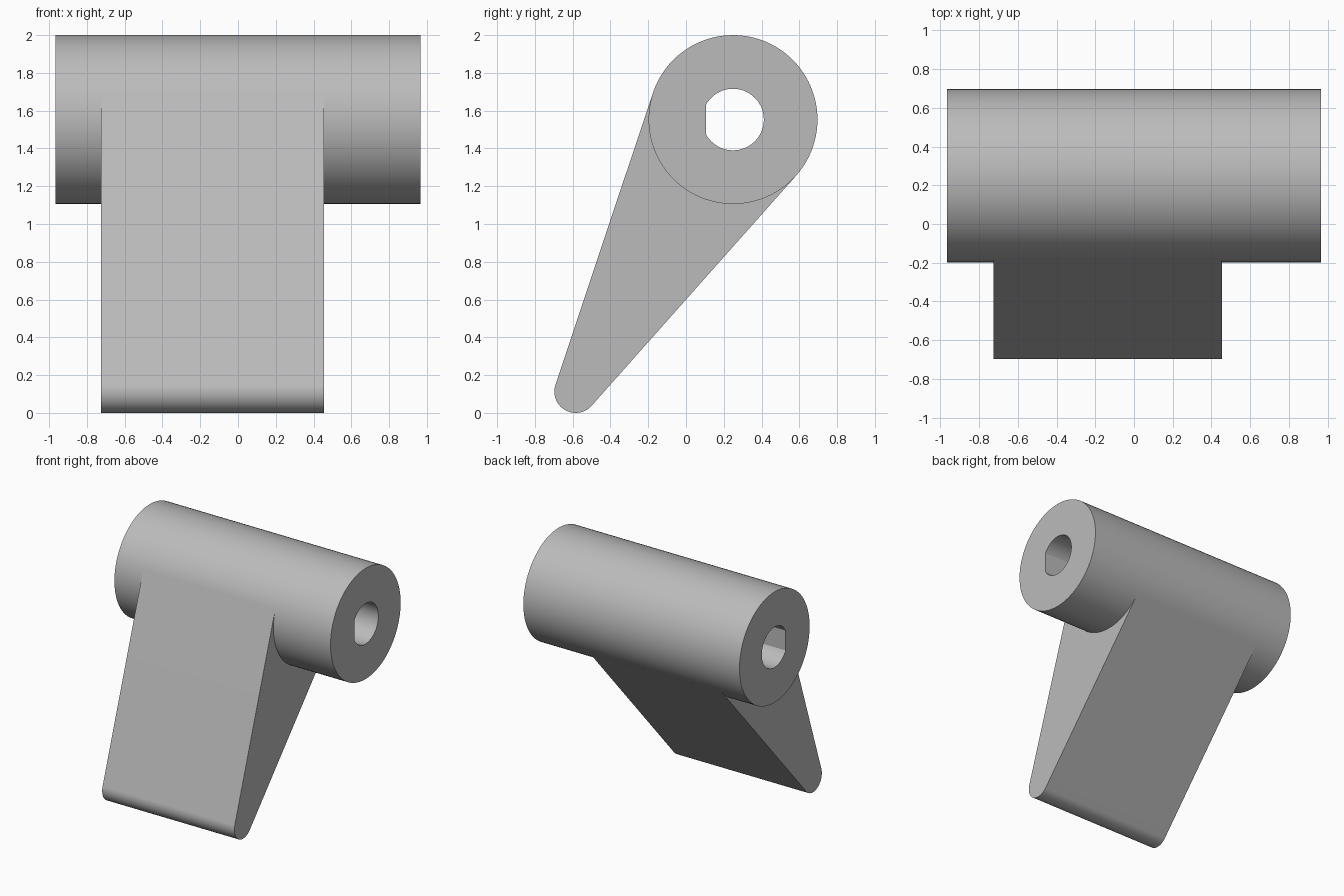
import bpy, bmesh, math
from mathutils import Vector

cube = bpy.data.objects.get("Cube")
if cube:
    bpy.data.objects.remove(cube, do_unlink=True)

grey = bpy.data.materials.new("light grey")
grey.use_nodes = True
COLOUR = (0.5, 0.5, 0.5, 1)
grey.diffuse_color = COLOUR
grey.node_tree.nodes["Principled BSDF"].inputs["Base Color"].default_value = COLOUR

# Side-plane circles (y, z): barrel at the top, rounded tip at the bottom
HUB, HUB_R = Vector((0.249, 1.553)), 0.447
TIP, TIP_R = Vector((-0.584, 0.113)), 0.113
BORE_R, FLAT = 0.163, 0.142


def arc(centre, radius, start, end, steps):
    """Points along an arc, both ends included."""
    angles = [start + (end - start) * i / steps for i in range(steps + 1)]
    return [centre + radius * Vector((math.cos(a), math.sin(a))) for a in angles]


def extrude_profile(name, loops, x0, x1):
    """Fill closed side-plane loops (inner loops are holes) and extrude along x."""
    bm = bmesh.new()
    edges = []
    for loop in loops:
        verts = [bm.verts.new((x0, p.x, p.y)) for p in loop]
        edges += [bm.edges.new((v, verts[i - 1])) for i, v in enumerate(verts)]
    bmesh.ops.triangle_fill(bm, use_beauty=True, edges=edges, normal=(1, 0, 0))
    moved = bmesh.ops.extrude_face_region(bm, geom=bm.faces[:], use_keep_orig=True)
    bmesh.ops.translate(bm, vec=(x1 - x0, 0, 0),
                        verts=[g for g in moved["geom"] if isinstance(g, bmesh.types.BMVert)])
    bmesh.ops.recalc_face_normals(bm, faces=bm.faces[:])
    mesh = bpy.data.meshes.new(name)
    bm.to_mesh(mesh)
    bm.free()
    mesh.materials.append(grey)
    obj = bpy.data.objects.new(name, mesh)
    bpy.context.collection.objects.link(obj)
    bpy.ops.object.select_all(action='DESELECT')
    obj.select_set(True)
    bpy.context.view_layer.objects.active = obj
    bpy.ops.object.shade_smooth_by_angle(angle=math.radians(25))
    return obj


# Barrel with a D-shaped through bore, flat side toward the front
outer = arc(HUB, HUB_R, 0, math.tau, 96)[:-1]
half = math.pi - math.acos(FLAT / BORE_R)
bore = arc(HUB, BORE_R, -half, half, 64)
extrude_profile("barrel", [outer, bore], -0.965, 0.965)

# Tapered arm tangent to the barrel and the tip, hollowed to clear the bore
axis = HUB - TIP
tilt = math.atan2(axis.y, axis.x)
spread = math.pi / 2 + math.asin((HUB_R - TIP_R) / axis.length)
start, end = tilt + spread, tilt + math.tau - spread
tip = arc(TIP, TIP_R, start, end, 40)
root = [arc(HUB, HUB_R, end, end, 1)[0]]
root += arc(HUB, 0.3, end, start, 32)
root += [arc(HUB, HUB_R, start, start, 1)[0]]
extrude_profile("arm", [tip + root], -0.725, 0.455)
